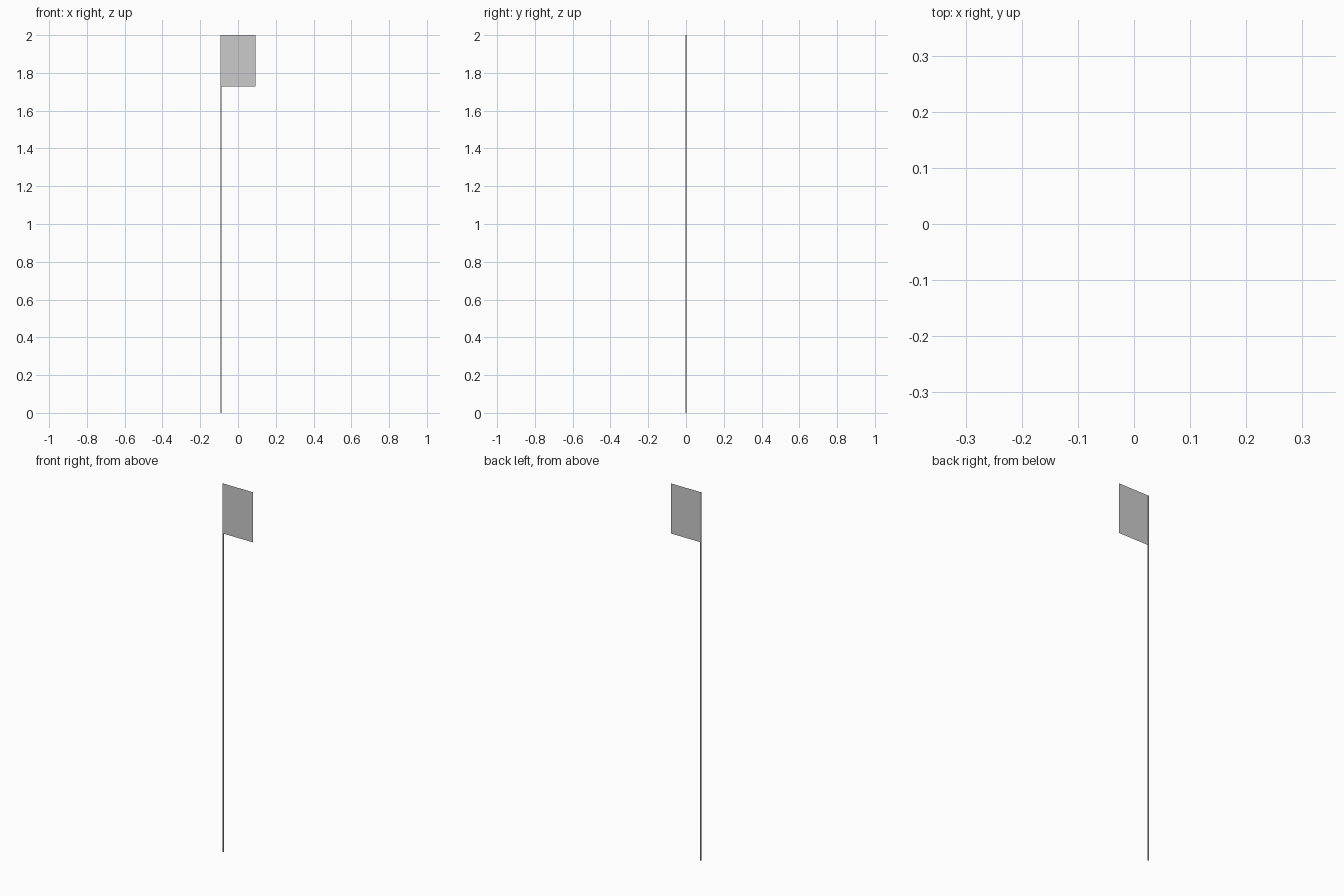
import bpy
from math import pi

if "Cube" in bpy.data.objects:
    bpy.data.objects.remove(bpy.data.objects["Cube"])

W = 0.005          # pole width
TOP = 2.0
LEFT, RIGHT, BOTTOM = -0.0915, 0.0915, 1.728

# Thin open-ended square pole
bpy.ops.mesh.primitive_cylinder_add(vertices=4, radius=W / 2 ** 0.5, depth=TOP,
                                    end_fill_type='NOTHING',
                                    location=(LEFT + W / 2, 0, TOP / 2),
                                    rotation=(0, 0, pi / 4))
pole = bpy.context.object
pole.name = "pole"

# Flat single-sheet flag hanging from the top of the pole
mesh = bpy.data.meshes.new("flag")
mesh.from_pydata([(LEFT + W / 2, 0, BOTTOM), (RIGHT, 0, BOTTOM),
                  (RIGHT, 0, TOP), (LEFT + W / 2, 0, TOP)], [], [(0, 1, 2, 3)])
flag = bpy.data.objects.new("flag", mesh)
bpy.context.collection.objects.link(flag)
